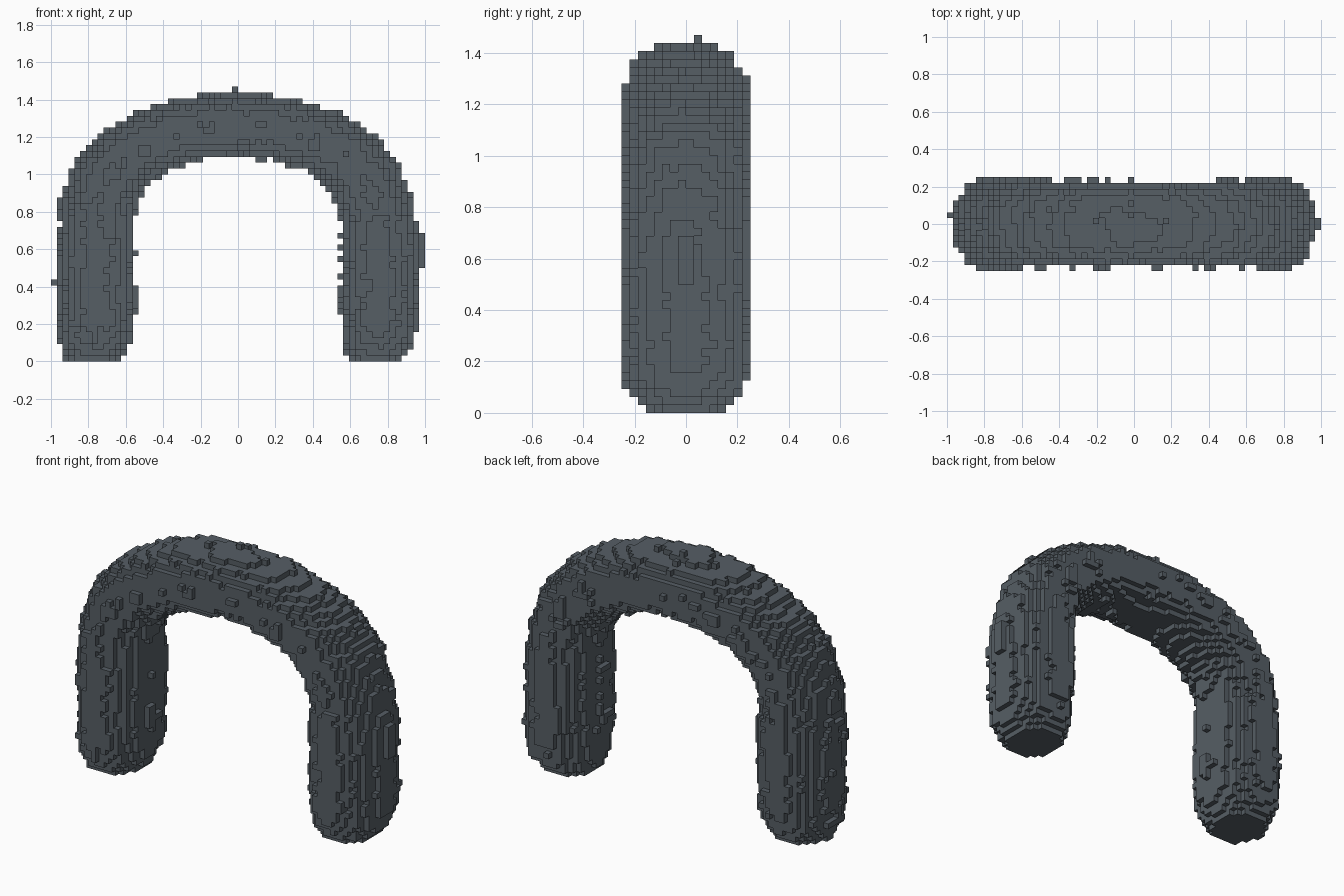
import bpy, bmesh, math, random
from mathutils import Vector, noise

if "Cube" in bpy.data.objects:
    bpy.data.objects.remove(bpy.data.objects["Cube"])

random.seed(7)
H = 2 / 64            # edge length of one block

# Half of the arch centre line: x, z, in-plane radius, depth radius, squareness
PATH = [(0.0, 1.265, .175, .235, 2.25), (.25, 1.243, .178, .235, 2.2),
        (.45, 1.177, .184, .238, 2.1), (.60, 1.083, .192, .242, 2.05),
        (.70, .963, .196, .243, 2.05), (.75, .80, .202, .245, 2.05),
        (.757, .60, .216, .259, 2.05), (.757, .22, .213, .259, 2.05),
        (.757, .10, .196, .23, 2.05), (.757, .0, .148, .163, 2.05)]


def section_at(x, z):
    """Distance to the centre line and the section at the closest point."""
    best = None
    p = Vector((x, z))
    for a, b in zip(PATH, PATH[1:]):
        va, vb = Vector(a[:2]), Vector(b[:2])
        seg = vb - va
        t = max(0.0, min(1.0, (p - va).dot(seg) / seg.length_squared))
        dist = (p - va - seg * t).length
        if best is None or dist < best[0]:
            best = [dist] + [a[n] + (b[n] - a[n]) * t for n in (2, 3, 4)]
    return best


# Fill the rough tube with blocks
blocks = set()
for i in range(-31, 31):
    for k in range(46):
        x, z = (i + .5) * H, (k + .5) * H
        # The feet lean slightly right to left, the crown sits slightly left
        lean = .02 * max(0, 1 - z / .15) + .008 * min(1, max(0, (z - .7) / .2))
        dist, rn, ry, power = section_at(abs(x + lean), z)
        if dist > rn * 1.25:
            continue
        for j in range(-9, 9):
            y = (j + .5) * H
            d = ((dist / rn) ** power + (abs(y) / ry) ** power) ** (1 / power)
            rough = .06 * noise.noise(Vector((x * 9, y * 9, z * 7))) + random.uniform(-.035, .035)
            if d < .97 + rough:
                blocks.add((i, j, k))

# Lone bumps on the crown and the outer sides
crown = max(k for i, j, k in blocks if i == -1 and j == 1)
blocks.update((-1, 1, k) for k in range(crown, 47))
blocks.update((i, 1, 13) for i in range(-32, -26))
blocks.update((i, j, k) for i in range(28, 32) for j in (-1, 0) for k in range(16, 22))

SIDES = [(1, 0, 0), (-1, 0, 0), (0, 1, 0), (0, -1, 0), (0, 0, 1), (0, 0, -1)]


def neighbour(c, s):
    return (c[0] + s[0], c[1] + s[1], c[2] + s[2])


# Drop floating blocks
blocks = {c for c in blocks if any(neighbour(c, s) in blocks for s in SIDES)}

# Build only the exposed block faces
bm = bmesh.new()
corners = {}


def corner(p):
    if p not in corners:
        corners[p] = bm.verts.new(Vector(p) * H)
    return corners[p]


for c in sorted(blocks):
    for s in SIDES:
        if neighbour(c, s) in blocks:
            continue
        axis = next(n for n in range(3) if s[n])
        u, v = (axis + 1) % 3, (axis + 2) % 3
        loop = []
        for du, dv in ((0, 0), (1, 0), (1, 1), (0, 1)):
            p = list(c)
            p[axis] += 1 if s[axis] > 0 else 0
            p[u] += du
            p[v] += dv
            loop.append(corner(tuple(p)))
        if s[axis] < 0:
            loop.reverse()
        bm.faces.new(loop)

mesh = bpy.data.meshes.new("stone_arch")
bm.to_mesh(mesh)
bm.free()

stone = bpy.data.materials.new("slate grey")
stone.diffuse_color = (.093, .112, .130, 1)
stone.use_nodes = True
stone.node_tree.nodes["Principled BSDF"].inputs["Base Color"].default_value = stone.diffuse_color
mesh.materials.append(stone)
arch = bpy.data.objects.new("stone_arch", mesh)
bpy.context.collection.objects.link(arch)
